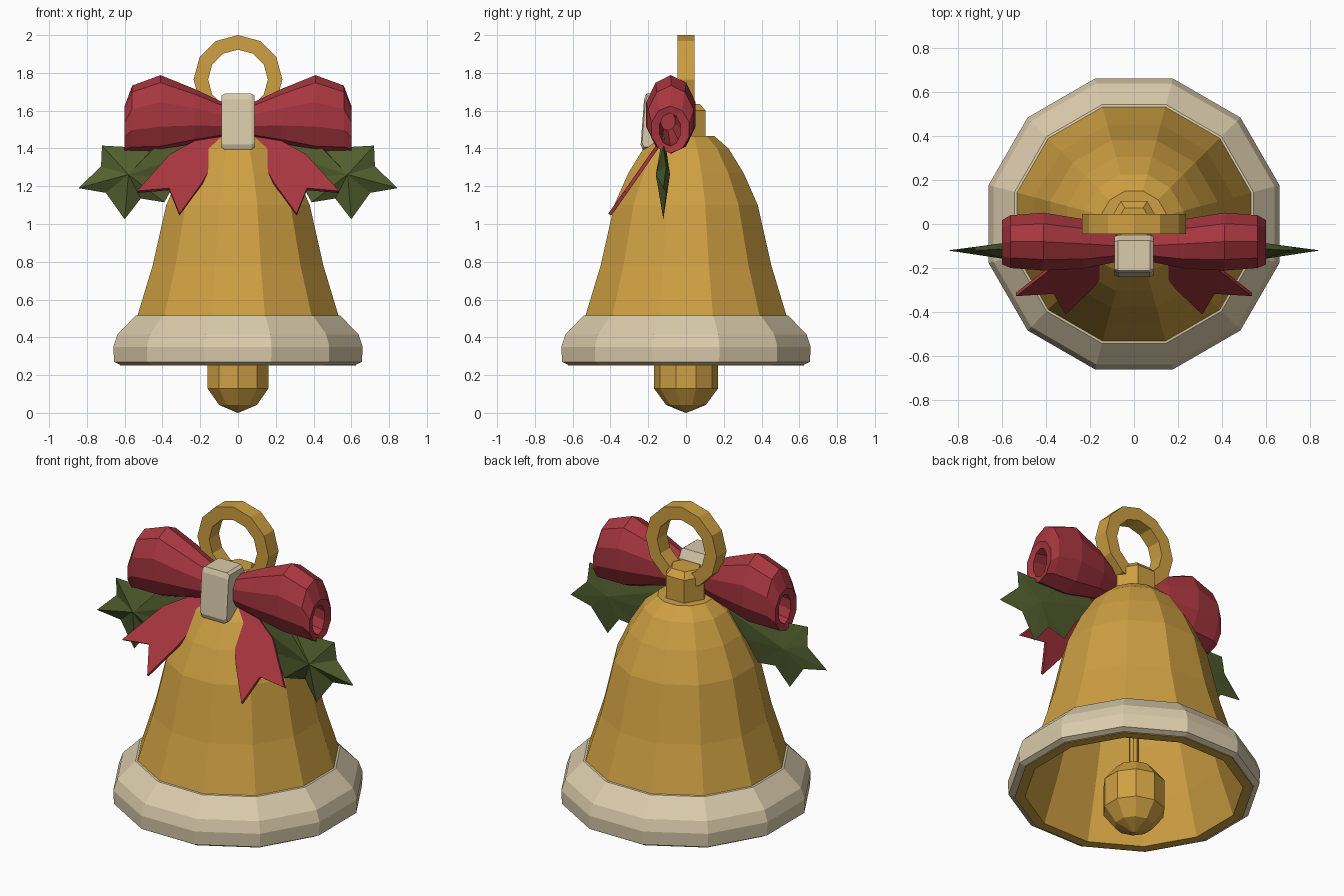
import bpy, bmesh, math
from mathutils import Vector

cube = bpy.data.objects.get("Cube")
if cube:
    bpy.data.objects.remove(cube, do_unlink=True)


def material(name, rgb):
    m = bpy.data.materials.new(name)
    m.use_nodes = True
    col = (*rgb, 1.0)
    m.diffuse_color = col
    m.node_tree.nodes["Principled BSDF"].inputs["Base Color"].default_value = col
    return m


GOLD = material("gold", (0.62, 0.35, 0.055))
CREAM = material("cream", (0.70, 0.60, 0.41))
RED = material("red", (0.39, 0.037, 0.049))
GREEN = material("green", (0.085, 0.115, 0.028))


def finish(name, bm, mat):
    bmesh.ops.remove_doubles(bm, verts=bm.verts, dist=0.0005)
    bmesh.ops.recalc_face_normals(bm, faces=bm.faces)
    me = bpy.data.meshes.new(name)
    bm.to_mesh(me)
    bm.free()
    me.materials.append(mat)
    ob = bpy.data.objects.new(name, me)
    bpy.context.collection.objects.link(ob)
    return ob


def loft(name, rings, mat, caps=True, closed=False):
    """Skin a list of equal-length point rings."""
    bm = bmesh.new()
    vs = [[bm.verts.new(p) for p in ring] for ring in rings]
    n = len(vs[0])
    pairs = list(zip(vs, vs[1:]))
    if closed:
        pairs.append((vs[-1], vs[0]))
    for a, b in pairs:
        for i in range(n):
            j = (i + 1) % n
            bm.faces.new((a[i], a[j], b[j], b[i]))
    if caps and not closed:
        bm.faces.new(vs[0])
        bm.faces.new(vs[-1])
    return finish(name, bm, mat)


def lathe(name, profile, n, phase, mat, closed=False, flats=False):
    """Turn (radius, z) points around z; flats measures radius to the flat sides."""
    k = 1 / math.cos(math.pi / n) if flats else 1
    angs = [phase + 2 * math.pi * i / n for i in range(n)]
    rings = [[(r * k * math.cos(a), r * k * math.sin(a), z) for a in angs]
             for r, z in profile]
    return loft(name, rings, mat, closed=closed)


# Bell shell with hollow inside
TINY = 0.002
shell = [(TINY, 1.465), (0.15, 1.465), (0.225, 1.40), (0.305, 1.27), (0.38, 1.10),
         (0.452, 0.78), (0.532, 0.515), (0.625, 0.252), (0.57, 0.252), (0.49, 0.50),
         (0.41, 0.78), (0.335, 1.10), (0.265, 1.26), (0.18, 1.37), (TINY, 1.42)]
lathe("bell_shell", shell, 12, math.pi / 12, GOLD, flats=True)

# Pale band around the mouth
band = [(0.53, 0.517), (0.542, 0.515), (0.638, 0.415), (0.66, 0.35), (0.656, 0.27),
        (0.63, 0.257), (0.61, 0.257)]
lathe("rim_band", band, 12, math.pi / 12, CREAM, closed=True, flats=True)

# Neck, clapper and its rod
lathe("neck", [(0.12, 1.44), (0.12, 1.60), (0.085, 1.635)], 6, 0, GOLD)
lathe("clapper", [(TINY, 0.0), (0.105, 0.042), (0.17, 0.13), (0.17, 0.30),
                  (0.105, 0.385), (TINY, 0.42)], 10, math.pi / 2, GOLD)
lathe("clapper_rod", [(0.027, 0.40), (0.027, 1.43)], 8, 0, GOLD)

# Hanging ring
ring_sections = []
for i in range(12):
    a = i * math.pi / 6
    ring_sections.append([(r * math.cos(a), y, 1.765 + r * math.sin(a))
                          for r, y in ((0.235, -0.046), (0.235, 0.046),
                                       (0.158, 0.046), (0.158, -0.046))])
loft("hanging_ring", ring_sections, GOLD, closed=True)

# Bow knot: chamfered block leaning back
knot = [(-0.21, 1.69), (-0.222, 1.66), (-0.24, 1.42), (-0.23, 1.395),
        (-0.09, 1.395), (-0.06, 1.42), (-0.05, 1.64), (-0.075, 1.69)]
knot_rings = []
for x, s in ((-0.088, 0.92), (-0.072, 1), (0.072, 1), (0.088, 0.92)):
    knot_rings.append([(x, -0.145 + (y + 0.145) * s, 1.54 + (z - 1.54) * s)
                       for y, z in knot])
loft("bow_knot", knot_rings, CREAM)

# Loop stations: x, centre y, centre z, half depth, half height; last ones go inside
stations = [(0.05, -0.10, 1.545, 0.07, 0.085), (0.23, -0.09, 1.567, 0.118, 0.148),
            (0.41, -0.08, 1.58, 0.138, 0.208), (0.56, -0.08, 1.553, 0.126, 0.18),
            (0.60, -0.083, 1.50, 0.105, 0.125), (0.59, -0.085, 1.50, 0.058, 0.088),
            (0.42, -0.085, 1.53, 0.07, 0.10), (0.12, -0.095, 1.545, 0.04, 0.05)]

# Tail outline and leaf outline in x, z
tail = [(0.04, 1.49), (0.12, 1.50), (0.36, 1.37), (0.535, 1.175), (0.365, 1.19),
        (0.31, 1.055), (0.19, 1.22)]
leaf = [(0.16, 1.40), (0.36, 1.49), (0.45, 1.40), (0.72, 1.415), (0.725, 1.305),
        (0.845, 1.19), (0.70, 1.165), (0.60, 1.025), (0.515, 1.135), (0.39, 1.115),
        (0.32, 1.24)]


def tail_y(z):
    return -0.10 - (1.50 - z) * 0.70


def make_leaf(name, side):
    """Star-edged leaf with a raised spine on both faces."""
    bm = bmesh.new()
    edge = [bm.verts.new((side * x, -0.105 - 0.015 * (i % 2), z))
            for i, (x, z) in enumerate(leaf)]
    for y in (-0.16, -0.085):
        hub = bm.verts.new((side * 0.58, y, 1.262))
        for i, v in enumerate(edge):
            bm.faces.new((v, edge[(i + 1) % len(edge)], hub))
    finish(name, bm, GREEN)


for side, label in ((1, "left"), (-1, "right")):
    loops = []
    for x, cy, cz, ry, rz in stations:
        loops.append([(side * x, cy + ry * math.cos(t * math.pi / 5 + math.pi / 2),
                       cz + rz * math.sin(t * math.pi / 5 + math.pi / 2))
                      for t in range(10)])
    loft(label + "_bow_loop", loops, RED)

    sheet = Vector((0, 0.016, -0.011))
    front = [Vector((side * x, tail_y(z), z)) for x, z in tail]
    loft(label + "_bow_tail", [front, [p + sheet for p in front]], RED)

    make_leaf(label + "_holly_leaf", side)
